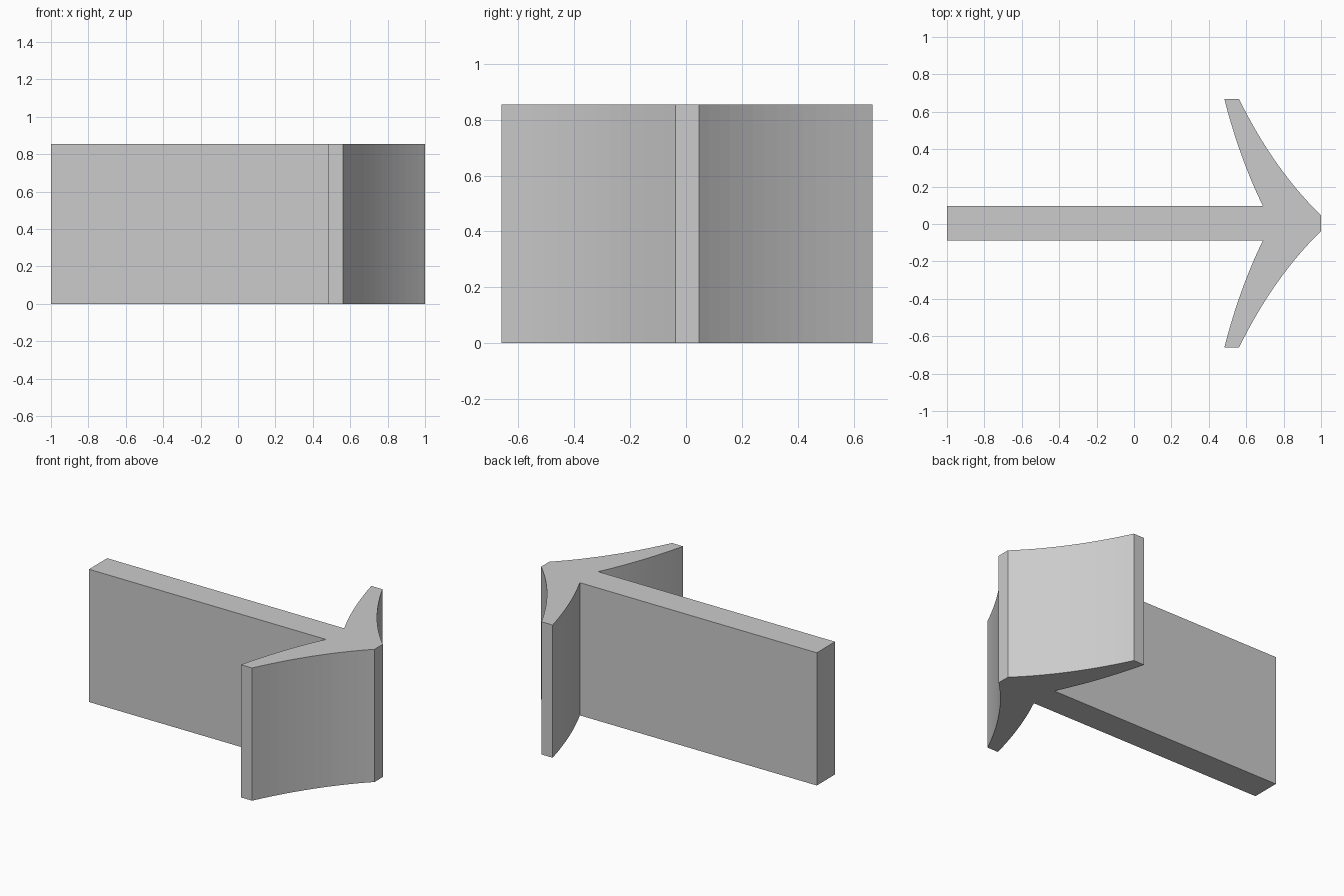
import bpy, bmesh
from mathutils import Vector

if "Cube" in bpy.data.objects:
    bpy.data.objects.remove(bpy.data.objects["Cube"])

HEIGHT = 0.855
MID_Y = 0.004


def bezier(a, c, b, n=14):
    """Points on a quadratic curve from a to b with control point c."""
    a, c, b = Vector(a), Vector(c), Vector(b)
    return [a * (1 - t) ** 2 + c * 2 * t * (1 - t) + b * t * t
            for t in (i / n for i in range(n + 1))]


# Upper half outline: shaft end, swept inner barb edge, outer barb edge to tip
half = [Vector((-1.0, 0.093))]
half += bezier((0.689, 0.093), (0.565, 0.345), (0.483, 0.664))
half += bezier((0.562, 0.664), (0.745, 0.29), (1.0, 0.042))

# Mirror for the lower half
outline = half + [Vector((p.x, -p.y)) for p in reversed(half)]

# Extrude the arrow outline upward
bm = bmesh.new()
face = bm.faces.new([bm.verts.new((p.x, p.y + MID_Y, 0)) for p in outline])
top = bmesh.ops.extrude_face_region(bm, geom=[face], use_keep_orig=True)
moved = [g for g in top["geom"] if isinstance(g, bmesh.types.BMVert)]
bmesh.ops.translate(bm, verts=moved, vec=(0, 0, HEIGHT))
bmesh.ops.recalc_face_normals(bm, faces=bm.faces)

mesh = bpy.data.meshes.new("arrow")
bm.to_mesh(mesh)
bm.free()
arrow = bpy.data.objects.new("arrow", mesh)
bpy.context.collection.objects.link(arrow)
